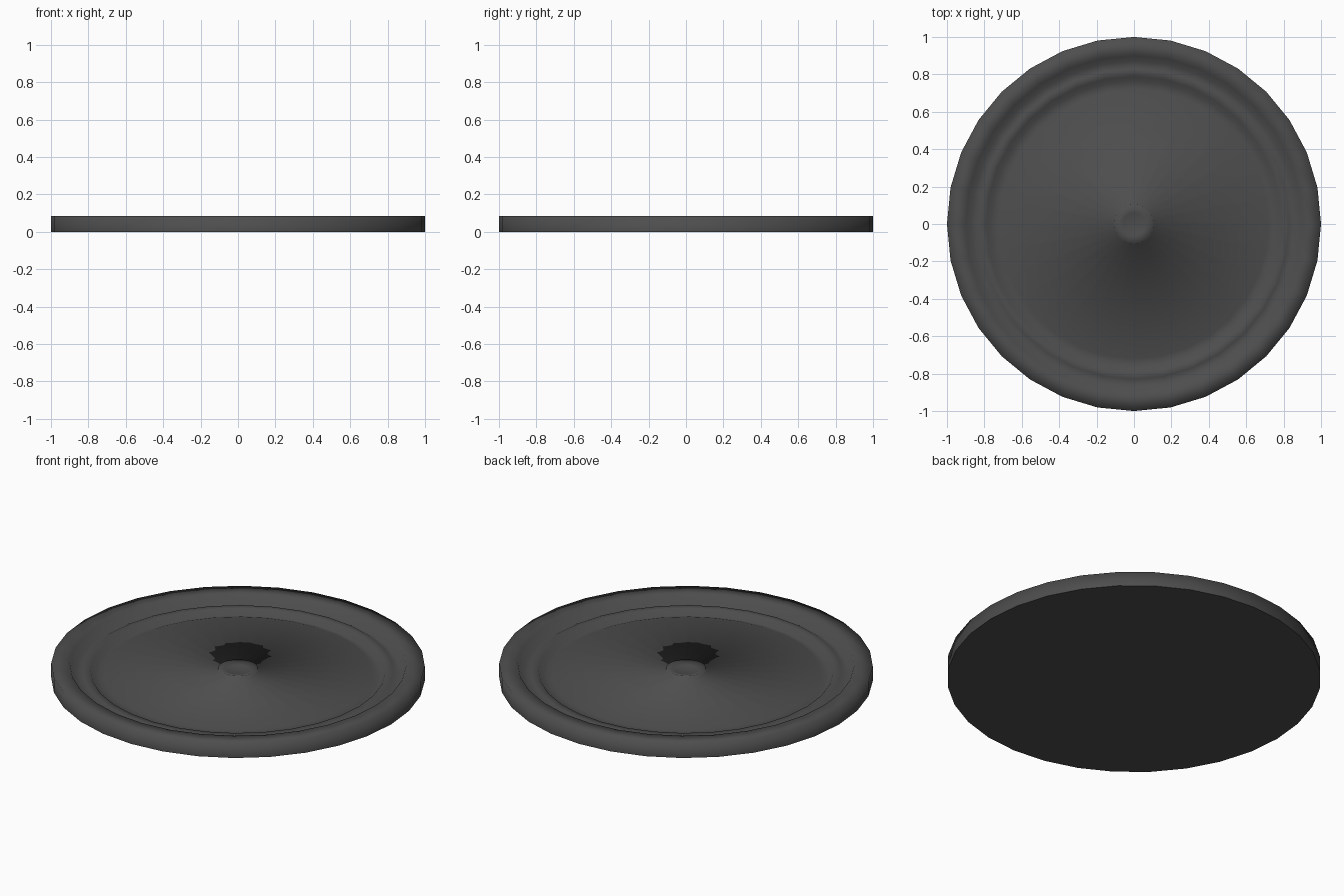
import bpy
import bmesh
from math import cos, sin, tau

if "Cube" in bpy.data.objects:
    bpy.data.objects.remove(bpy.data.objects["Cube"], do_unlink=True)

SIDES = 32

charcoal = bpy.data.materials.new("charcoal")
charcoal.use_nodes = True
charcoal.diffuse_color = (0.075, 0.075, 0.075, 1)
shader = charcoal.node_tree.nodes["Principled BSDF"]
shader.inputs["Base Color"].default_value = charcoal.diffuse_color
shader.inputs["Roughness"].default_value = 0.8


def add_ring(bm, radius, z):
    return [bm.verts.new((radius * cos(tau * i / SIDES), radius * sin(tau * i / SIDES), z))
            for i in range(SIDES)]


def lathe(name, profile, tip_z):
    """Turn a profile, outside to inside, into a smooth skin closed at the middle."""
    bm = bmesh.new()
    rings = [add_ring(bm, r, z) for r, z in profile]
    for outer, inner in zip(rings, rings[1:]):
        for i in range(SIDES):
            j = (i + 1) % SIDES
            bm.faces.new((outer[i], outer[j], inner[j], inner[i]))
    tip = bm.verts.new((0, 0, tip_z))
    for i in range(SIDES):
        bm.faces.new((rings[-1][i], rings[-1][(i + 1) % SIDES], tip))
    for face in bm.faces:
        face.smooth = True
    mesh = bpy.data.meshes.new(name)
    bm.to_mesh(mesh)
    bm.free()
    mesh.materials.append(charcoal)
    obj = bpy.data.objects.new(name, mesh)
    bpy.context.collection.objects.link(obj)
    return obj


# Disc skin: rim, two grooves round a ridge, shallow cone, dished hub
lathe("grooved_disc", [
    (1.0, 0.0), (1.0, 0.085), (0.9, 0.085),      # rim
    (0.87, 0.03), (0.83, 0.05), (0.79, 0.05),    # outer groove and ridge
    (0.765, 0.018), (0.72, 0.033),               # inner groove
    (0.11, 0.05), (0.105, 0.068),                # cone and hub wall
    (0.06, 0.056),                               # hub dish
], 0.05)

# Flat underside, kept apart so its edge stays crisp
bm = bmesh.new()
bm.faces.new(reversed(add_ring(bm, 1.0, 0.0)))
mesh = bpy.data.meshes.new("underside")
bm.to_mesh(mesh)
bm.free()
mesh.materials.append(charcoal)
bpy.context.collection.objects.link(bpy.data.objects.new("underside", mesh))
